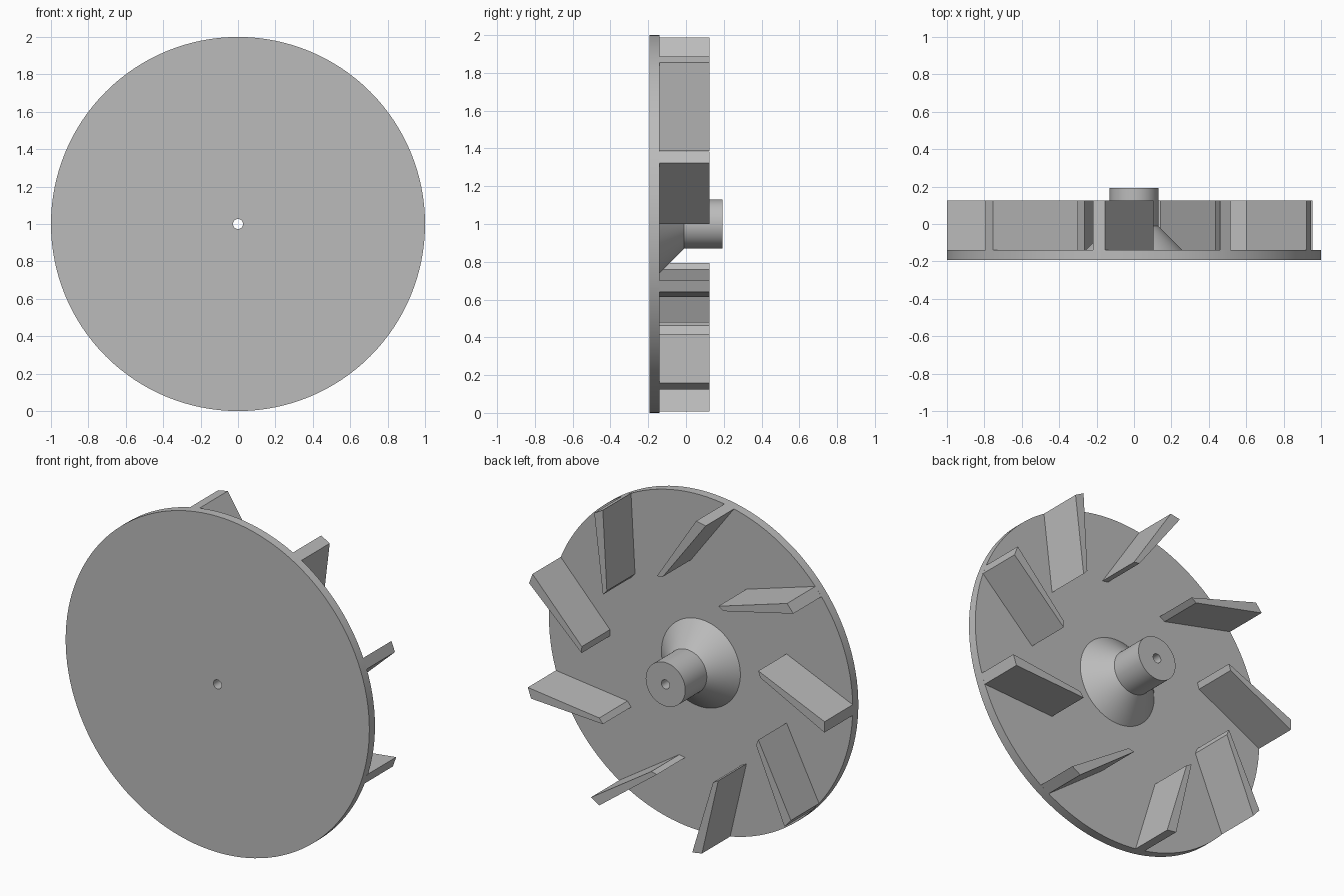
import bpy, bmesh
from math import sin, cos, radians, tau

cube = bpy.data.objects.get("Cube")
if cube:
    bpy.data.objects.remove(cube, do_unlink=True)

grey = bpy.data.materials.new("plain_grey")
grey.use_nodes = True
grey.diffuse_color = (0.5, 0.5, 0.5, 1)
grey.node_tree.nodes["Principled BSDF"].inputs["Base Color"].default_value = (0.5, 0.5, 0.5, 1)

SIDES = 128
BLADES = 9
PLATE_FRONT, PLATE_BACK = -0.193, -0.14
BLADE_BACK, HUB_BACK = 0.125, 0.193
BORE = 0.027


def polar(radius, angle, y):
    """Point around the rotor axis, which runs along y at z = 1."""
    return (radius * cos(angle), y, 1 + radius * sin(angle))


def finish(bm, name):
    bmesh.ops.recalc_face_normals(bm, faces=bm.faces)
    mesh = bpy.data.meshes.new(name)
    bm.to_mesh(mesh)
    bm.free()
    mesh.materials.append(grey)
    obj = bpy.data.objects.new(name, mesh)
    bpy.context.collection.objects.link(obj)
    return obj


# Back plate, flared hub and bore, turned from one closed profile
profile = [(BORE, PLATE_FRONT), (1, PLATE_FRONT), (1, PLATE_BACK), (0.26, PLATE_BACK),
           (0.13, -0.01), (0.13, HUB_BACK), (BORE, HUB_BACK)]
bm = bmesh.new()
rings = [[bm.verts.new(polar(r, tau * i / SIDES, y)) for i in range(SIDES)] for r, y in profile]
for k, ring in enumerate(rings):
    after = rings[(k + 1) % len(rings)]
    for i in range(SIDES):
        j = (i + 1) % SIDES
        bm.faces.new((ring[i], ring[j], after[j], after[i]))
body = finish(bm, "plate_and_hub")
bpy.ops.object.select_all(action="DESELECT")
body.select_set(True)
bpy.context.view_layer.objects.active = body
bpy.ops.object.shade_smooth_by_angle(angle=radians(30))

# Swept blades, each a flat-sided slab between two radii
outline = [(0.6, 0), (1, 18.9), (1, 22.6), (0.6, 3.7)]
for n in range(BLADES):
    bm = bmesh.new()
    turn = tau * n / BLADES
    low, high = [[bm.verts.new(polar(r, radians(a) + turn, y)) for r, a in outline]
                 for y in (PLATE_BACK - 0.01, BLADE_BACK)]
    bm.faces.new(low)
    bm.faces.new(high)
    for i in range(4):
        j = (i + 1) % 4
        bm.faces.new((low[i], low[j], high[j], high[i]))
    finish(bm, f"blade_{n + 1}")
